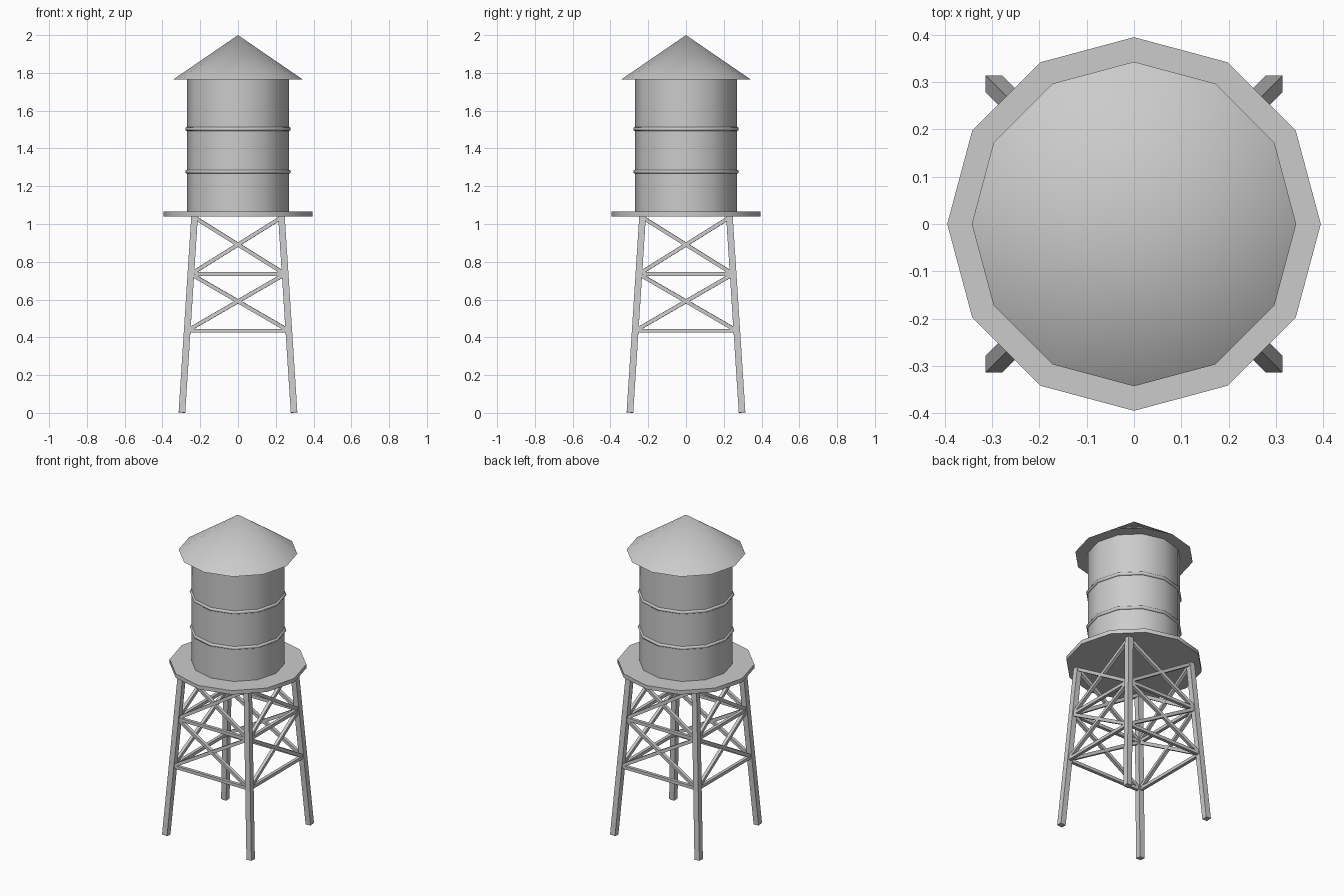
import bpy
from math import radians
from mathutils import Vector

if "Cube" in bpy.data.objects:
    bpy.data.objects.remove(bpy.data.objects["Cube"])

SIDES = 12


def smooth(obj, angle=40):
    bpy.ops.object.shade_smooth_by_angle(angle=radians(angle))
    return obj


def drum(name, r1, r2, z0, z1):
    # twelve-sided cylinder or cone with corners on the axes
    bpy.ops.mesh.primitive_cone_add(vertices=SIDES, radius1=r1, radius2=r2,
                                    depth=z1 - z0, location=(0, 0, (z0 + z1) / 2))
    obj = bpy.context.object
    obj.name = name
    return smooth(obj)


def beam(name, a, b, width):
    # square bar between two points
    a, b = Vector(a), Vector(b)
    d = b - a
    bpy.ops.mesh.primitive_cube_add(size=1, location=(a + b) / 2)
    obj = bpy.context.object
    obj.name = name
    obj.scale = (width, width, d.length)
    obj.rotation_mode = 'QUATERNION'
    obj.rotation_quaternion = Vector((0, 0, 1)).rotation_difference(d)
    return obj


# Tank, roof and walkway
drum("platform", 0.395, 0.395, 1.04, 1.065)
drum("tank", 0.27, 0.27, 1.065, 1.768)
drum("roof", 0.343, 0.0, 1.765, 2.0)

# Hoops around the tank
for i, z in enumerate((1.277, 1.503)):
    bpy.ops.mesh.primitive_torus_add(location=(0, 0, z), major_segments=SIDES,
                                     minor_segments=8, major_radius=0.269,
                                     minor_radius=0.0105)
    bpy.context.object.name = f"tank_hoop_{i + 1}"
    smooth(bpy.context.object, 50)


# Splayed legs
CORNERS = [(-1, -1), (1, -1), (1, 1), (-1, 1)]


def leg_point(corner, z):
    r = 0.297 - 0.067 * z / 1.04
    return (corner[0] * r, corner[1] * r, z)


for i, c in enumerate(CORNERS):
    beam(f"leg_{i + 1}", leg_point(c, 0.002), leg_point(c, 1.045), 0.035)

# Horizontal ties and crossed braces on all four sides
LEVELS = (0.435, 0.735, 1.035)
for i, c in enumerate(CORNERS):
    n = CORNERS[(i + 1) % 4]
    for j, (lo, hi) in enumerate(zip(LEVELS, LEVELS[1:])):
        tag = f"{i + 1}_{j + 1}"
        beam(f"tie_{tag}", leg_point(c, lo), leg_point(n, lo), 0.02)
        beam(f"brace_up_{tag}", leg_point(c, lo), leg_point(n, hi), 0.02)
        beam(f"brace_down_{tag}", leg_point(c, hi), leg_point(n, lo), 0.02)
